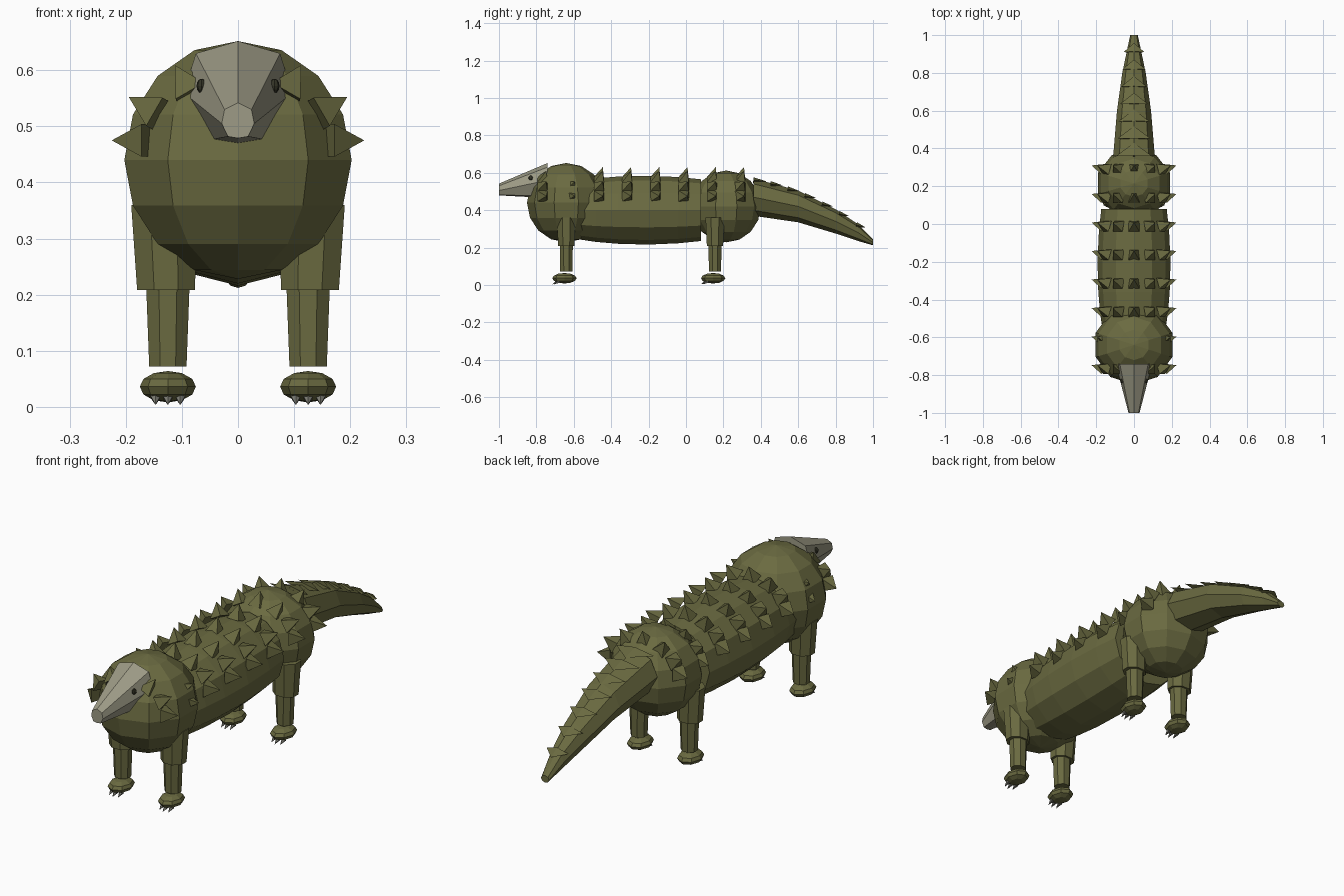
import bpy, bmesh
from math import cos, sin, pi, radians
from mathutils import Matrix, Vector

if "Cube" in bpy.data.objects:
    bpy.data.objects.remove(bpy.data.objects["Cube"])


def material(name, rgb):
    m = bpy.data.materials.new(name)
    m.use_nodes = True
    m.diffuse_color = (*rgb, 1)
    m.node_tree.nodes["Principled BSDF"].inputs["Base Color"].default_value = (*rgb, 1)
    return m


OLIVE = material("olive hide", (0.145, 0.145, 0.052))
GREY = material("warm grey face", (0.34, 0.33, 0.24))
CLAW = material("claw grey", (0.2, 0.2, 0.17))
DARK = material("dark eye", (0.035, 0.035, 0.02))


def finish(bm, name, mat):
    bmesh.ops.recalc_face_normals(bm, faces=bm.faces)
    mesh = bpy.data.meshes.new(name)
    bm.to_mesh(mesh)
    bm.free()
    mesh.materials.append(mat)
    ob = bpy.data.objects.new(name, mesh)
    bpy.context.collection.objects.link(ob)
    return ob


def place(loc, scale=(1, 1, 1)):
    return Matrix.Translation(loc) @ Matrix.Diagonal((*scale, 1))


def ball(name, loc, size, mat, u=10, v=8):
    bm = bmesh.new()
    bmesh.ops.create_uvsphere(bm, u_segments=u, v_segments=v, radius=1, matrix=place(loc, size))
    return finish(bm, name, mat)


def loft(name, rings, mat):
    bm = bmesh.new()
    loops = [[bm.verts.new(p) for p in ring] for ring in rings]
    n = len(loops[0])
    for a, b in zip(loops, loops[1:]):
        for i in range(n):
            bm.faces.new((a[i], a[(i + 1) % n], b[(i + 1) % n], b[i]))
    bm.faces.new(loops[0])
    bm.faces.new(loops[-1])
    return finish(bm, name, mat)


def ring_y(y, z, rx, rz, n):
    return [(rx * sin(2 * pi * i / n), y, z + rz * cos(2 * pi * i / n)) for i in range(n)]


def ring_z(x, y, z, rx, ry, n=8):
    return [(x + rx * cos(2 * pi * (i + 0.5) / n), y + ry * sin(2 * pi * (i + 0.5) / n), z)
            for i in range(n)]


def pyramid(bm, matrix, radius, height, sides=4):
    bmesh.ops.create_cone(bm, cap_ends=True, segments=sides, radius1=radius, radius2=0,
                          depth=height, matrix=matrix @ Matrix.Translation((0, 0, height / 2)))


# Body masses
ball("shoulders", (0, -0.64, 0.44), (0.213, 0.21, 0.212), OLIVE)
ball("hips", (0, 0.215, 0.42), (0.2, 0.185, 0.192), OLIVE)
torso = [(-0.58, 0.155), (-0.48, 0.17), (-0.36, 0.18), (-0.2, 0.184), (-0.04, 0.177), (0.08, 0.165)]
loft("torso", [ring_y(y, 0.4, r * 1.05, r, 12) for y, r in torso], OLIVE)

# Tail: position, top, bottom, half width
tail = [(0.36, 0.57, 0.37, 0.11), (0.6, 0.505, 0.335, 0.09), (0.8, 0.405, 0.275, 0.062),
        (0.92, 0.325, 0.235, 0.037), (1.0, 0.243, 0.212, 0.02)]
loft("tail", [ring_y(y, (t + b) / 2, w, (t - b) / 2, 8) for y, t, b, w in tail], OLIVE)


# Head with tapered snout
def face_ring(y, half):
    return [(x, y, z) for x, z in half] + [(-x, y, z) for x, z in half[-2:0:-1]]


back = [(0, 0.652), (0.075, 0.63), (0.097, 0.56), (0.055, 0.475), (0, 0.465)]
nose = [(0, 0.542), (0.024, 0.53), (0.029, 0.505), (0.018, 0.482), (0, 0.479)]
loft("head", [face_ring(-0.74, back), face_ring(-1.0, nose)], GREY)

# Eyes, legs, feet and claws
for side, s in (("left", 1), ("right", -1)):
    ball(side + "_eye", (s * 0.065, -0.83, 0.572), (0.009, 0.012, 0.013), DARK, 8, 6)
    for end, y in (("front", -0.64), ("rear", 0.155)):
        x = s * 0.125
        name = side + "_" + end
        loft(name + "_thigh", [ring_z(x + s * 0.008, y, 0.36, 0.062, 0.055),
                               ring_z(x + s * 0.003, y, 0.208, 0.056, 0.047)], OLIVE)
        loft(name + "_shin", [ring_z(x, y, 0.22, 0.042, 0.038),
                              ring_z(x, y, 0.072, 0.036, 0.035)], OLIVE)
        ball(name + "_foot", (x, y - 0.01, 0.036), (0.05, 0.065, 0.028), OLIVE, 8, 6)
        bm = bmesh.new()
        for k in (-1, 0, 1):
            pose = Matrix.Translation((x + k * 0.022, y - 0.045 + abs(k) * 0.008, 0.02))
            pyramid(bm, pose @ Matrix.Rotation(radians(120), 4, 'X'), 0.011, 0.033, 5)
        finish(bm, name + "_claws", CLAW)

# Rows of back spikes, leaning to the rear
bm = bmesh.new()
for row in range(8):
    y = -0.765 + row * 0.151
    for k in range(7):
        a = k * pi / 6
        turn = (Matrix.Rotation(pi / 2 - a, 4, 'Y') @ Matrix.Rotation(radians(-18), 4, 'X')
                @ Matrix.Rotation(pi / 4, 4, 'Z'))
        tip = Vector((0.225 * cos(a), y + 0.018, 0.475 + 0.155 * sin(a)))
        base = tip - turn.to_3x3() @ Vector((0, 0, 0.065))
        pyramid(bm, Matrix.Translation(base) @ turn, 0.041, 0.065)
finish(bm, "back_spikes", OLIVE)

# Flat overlapping spines along the tail
bm = bmesh.new()
for i in range(7):
    t = i / 6
    y = 0.36 + 0.55 * t
    z = 0.56 - 0.1 * t - 0.14 * t * t
    turn = Matrix.Rotation(radians(-95 - 8 * t), 4, 'X')
    pyramid(bm, Matrix.Translation((0, y, z)) @ turn @ Matrix.Diagonal((0.095 - 0.04 * t, 0.016, 1, 1)),
            1, 0.07 - 0.02 * t)
finish(bm, "tail_spines", OLIVE)
